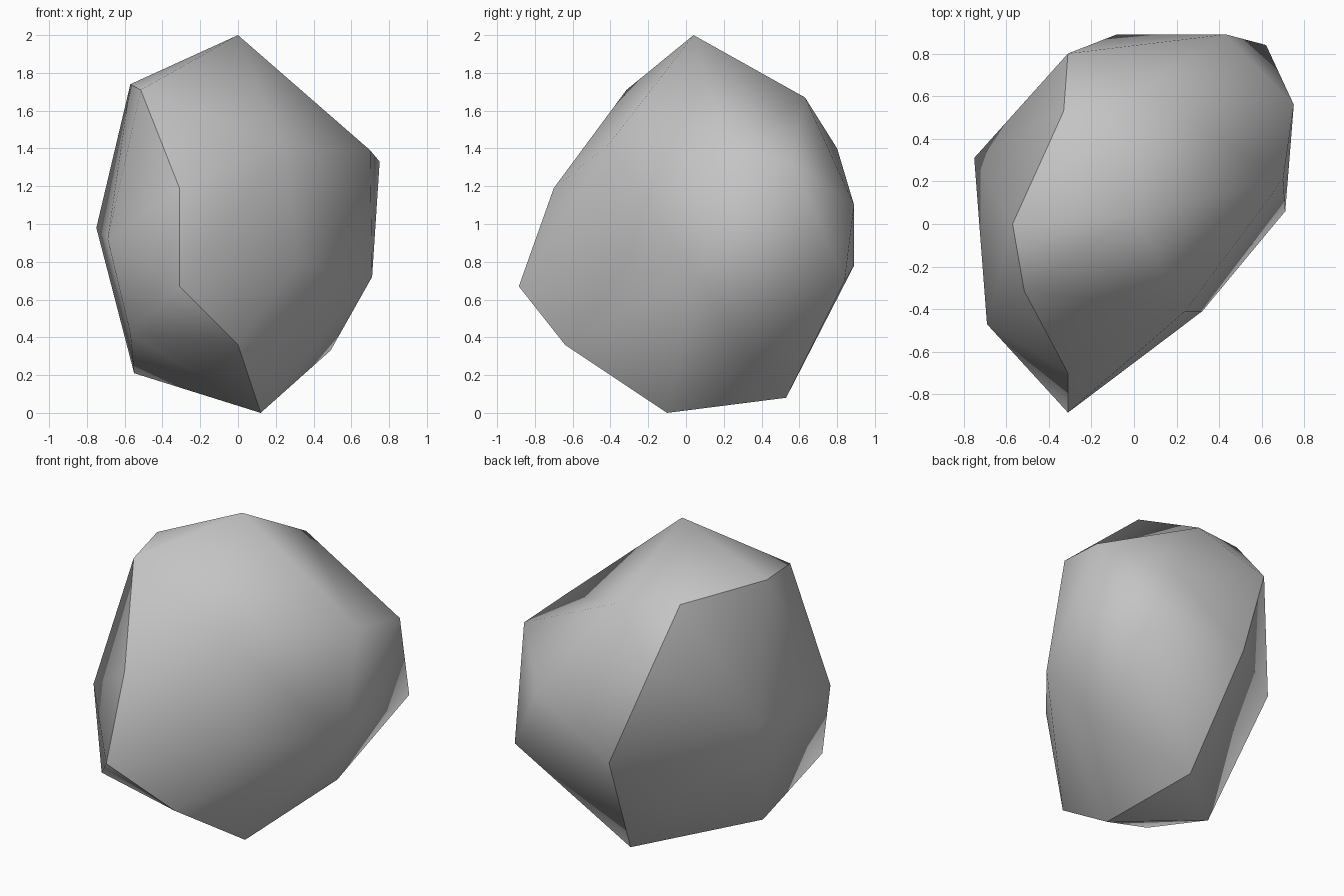
import bpy, bmesh

cube = bpy.data.objects.get("Cube")
if cube:
    bpy.data.objects.remove(cube, do_unlink=True)

# Sharp ridge running round the boulder
ridge = [(-.515, -.315, 1.71), (-.31, -.70, 1.19), (-.31, -.885, .67),
         (0, -.64, .36), (.12, -.10, 0), (.02, .53, .08),
         (-.08, .89, .78), (-.31, .80, 1.40), (-.33, .53, 1.72),
         (-.57, 0, 1.74)]
# Corners of the side facet beyond the ridge
side = [(-.69, -.47, .92), (-.75, .31, .98), (-.55, .01, .21),
        (-.57, -.56, .42)]
# Corners of the rounded main body
body = [(0, .04, 2), (.75, .56, 1.33), (.04, .63, 1.67), (.70, .21, 1.39),
        (.24, -.41, 1.42), (.32, -.41, .79), (.71, .06, .72),
        (.49, .30, .33), (.62, .84, .70), (.43, .89, 1.10)]

# Wrap the corners in a hull
bm = bmesh.new()
body_verts = [bm.verts.new(p) for p in body]
for p in ridge + side:
    bm.verts.new(p)
bmesh.ops.convex_hull(bm, input=bm.verts[:])
bmesh.ops.recalc_face_normals(bm, faces=bm.faces[:])

# Turn the edge below the peak to leave a shallow hollow
peak, corner = body_verts[:2]
brow = bm.edges.get((peak, corner))
if brow:
    bmesh.utils.edge_rotate(brow, True)

# Smooth both regions, keeping the ridge between them sharp
def on_body(face):
    return any(v in body_verts for v in face.verts)

for face in bm.faces:
    face.smooth = True
for edge in bm.edges:
    edge.smooth = len({on_body(f) for f in edge.link_faces}) == 1

mesh = bpy.data.meshes.new("boulder")
bm.to_mesh(mesh)
bm.free()
boulder = bpy.data.objects.new("boulder", mesh)
bpy.context.collection.objects.link(boulder)

# Stone colour
stone = bpy.data.materials.new("grey stone")
stone.use_nodes = True
colour = (.55, .55, .55, 1)
stone.diffuse_color = colour
stone.node_tree.nodes["Principled BSDF"].inputs["Base Color"].default_value = colour
mesh.materials.append(stone)
